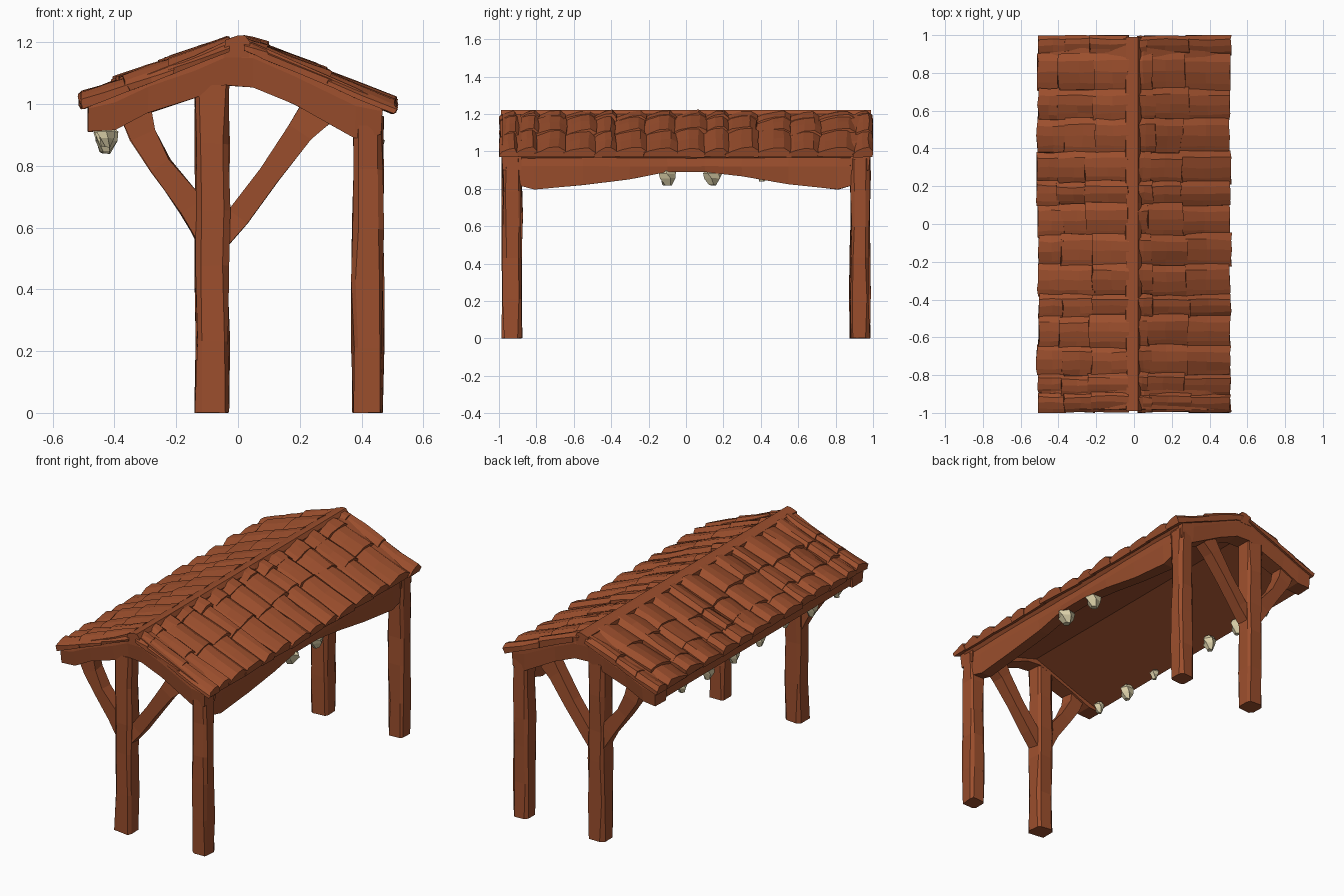
import bpy, bmesh, math, random
from mathutils import Vector

if "Cube" in bpy.data.objects:
    bpy.data.objects.remove(bpy.data.objects["Cube"])

random.seed(4)


def material(name, rgb):
    m = bpy.data.materials.new(name)
    m.diffuse_color = (*rgb, 1)
    m.use_nodes = True
    m.node_tree.nodes["Principled BSDF"].inputs["Base Color"].default_value = m.diffuse_color
    return m


WOOD = material("red_brown_wood", (0.33, 0.077, 0.026))
GLOW = material("pale_lantern", (0.70, 0.62, 0.39))


def jit(a):
    return random.uniform(-a, a)


def add_loft(bm, rings, rough=0.0):
    """Skin a closed solid through equal-sized rings of points."""
    vs = [[bm.verts.new(Vector(p) + Vector((jit(rough), jit(rough), jit(rough) * .5)))
           for p in r] for r in rings]
    n = len(vs[0])
    for a, b in zip(vs, vs[1:]):
        for i in range(n):
            j = (i + 1) % n
            bm.faces.new((a[i], a[j], b[j], b[i]))
    bm.faces.new(vs[0][::-1])
    bm.faces.new(vs[-1])


def finish(bm, name, mat):
    bmesh.ops.recalc_face_normals(bm, faces=bm.faces[:])
    me = bpy.data.meshes.new(name)
    bm.to_mesh(me)
    bm.free()
    me.materials.append(mat)
    ob = bpy.data.objects.new(name, me)
    bpy.context.collection.objects.link(ob)
    return ob


def loft(name, rings, mat=WOOD, rough=0.0):
    bm = bmesh.new()
    add_loft(bm, rings, rough)
    return finish(bm, name, mat)


def post(name, x, y, top, w=0.048):
    # Hewn square post with chamfered corners
    c = w * 0.72
    outline = [(w, c), (c, w), (-c, w), (-w, c), (-w, -c), (-c, -w), (c, -w), (w, -c)]
    rings = [[(x + a, y + b, z) for a, b in outline]
             for z in (0, top * .22, top * .45, top * .62, top * .82, top)]
    ob = loft(name, rings, rough=0.006)
    for v in ob.data.vertices:
        v.co.z = max(v.co.z, 0)


def brace(name, y, path, h=0.036):
    # Bent square strut following a path in the XZ plane
    rings = []
    for i, (x, z, w) in enumerate(path):
        a, b = path[max(i - 1, 0)], path[min(i + 1, len(path) - 1)]
        d = Vector((b[0] - a[0], b[1] - a[1])).normalized()
        nx, nz = -d.y * w, d.x * w
        rings.append([(x + nx, y - h, z + nz), (x + nx, y + h, z + nz),
                      (x - nx, y + h, z - nz), (x - nx, y - h, z - nz)])
    loft(name, rings, rough=0.004)


# Front and back frames: two posts, two braces and a bent gable beam each
GABLE = [(-.485, .91, 1.02), (-.40, .915, 1.055), (-.29, .97, 1.10), (-.14, 1.02, 1.155),
         (-.04, 1.06, 1.205), (.05, 1.055, 1.20), (.18, 1.0, 1.14),
         (.38, .89, 1.055), (.465, .90, 1.01)]
for side, s in (("front", -1), ("back", 1)):
    y = s * 0.93
    post(side + "_inner_post", -.083, y, 1.06, 0.053)
    post(side + "_outer_post", .42, y, .96)
    brace(side + "_left_brace", y, [(-.10, .58, .042), (-.15, .67, .043), (-.25, .80, .036),
                                    (-.31, .90, .042), (-.335, .985, .05)])
    brace(side + "_right_brace", y, [(-.06, .56, .036), (.0, .635, .036), (.10, .77, .034),
                                     (.20, .91, .042), (.25, .97, .055)])
    loft(side + "_gable_beam",
         [[(x, s * .88, b), (x, s * .978, b), (x, s * .987, (b + t) / 2 + .02),
           (x, s * .982, t), (x, s * .88, t)] for x, b, t in GABLE], rough=0.003)

# Side beam on the right, thin in the middle and deep at the ends
loft("side_beam",
     [[(.385, y, z), (.455, y, z), (.462, y, .92), (.455, y, .99), (.385, y, .99)]
      for y, z in ((-.9, .82), (-.81, .795), (-.55, .82), (-.3, .85), (-.1, .89),
                   (.1, .89), (.3, .865), (.55, .825), (.81, .795), (.9, .82))], rough=0.003)

# Solid roof deck under the shingles
loft("roof_deck", [[(-.48, y, 1.0), (-.01, y, 1.185), (.48, y, .99),
                    (.45, y, .955), (-.01, y, 1.09), (-.475, y, .92)] for y in (-.95, .95)])

# Ridge pole
loft("ridge_pole", [[(-.05 + jit(.006), y, 1.15), (-.042 + jit(.006), y, 1.207),
                     (.0, y, 1.222), (.022, y, 1.222), (.036 + jit(.006), y, 1.2),
                     (.036, y, 1.15)] for y in [-.99 + .22 * i for i in range(10)]])

# Shingles: uneven columns, each a few overlapping arched planks down the slope
COLS = [-.99, -.9, -.8, -.65, -.49, -.38, -.22, -.06, .10, .22, .38, .55, .71, .9, .99]
ARCH = [(0, 0), (.2, .014), (.5, .028), (.8, .031), (1, .01)]


def shingles(name, eave, ridge, breaks, rough):
    bm = bmesh.new()
    (ex, ez), (rx, rz) = eave, ridge
    for y0, y1 in zip(COLS, COLS[1:]):
        col_shift = jit(rough * .5)
        cuts = [0] + [b + jit(.06) for b in breaks] + [1]
        for k, (u0, u1) in enumerate(zip(cuts, cuts[1:])):
            ya, yb = max(y0 - .006 + jit(.008), -1), min(y1 + .006 + jit(.008), 1)
            tilt, lift = jit(rough * .8), jit(rough * .4)
            rings = []
            for f in (0, .5, 1):
                u = u0 + (u1 - u0) * f - (.03 if k and f == 0 else 0)
                x, z = ex + (rx - ex) * u, ez + (rz - ez) * u
                if k == 0 and f == 0:
                    x += math.copysign(jit(.01), ex) + col_shift * .3
                h = (.009 if k else .003) * (1 - f) + lift * (1 - f)
                ring = [(x, ya + (yb - ya) * t, z + h + a + tilt * (t - .5) + col_shift * .3)
                        for t, a in ARCH]
                ring += [(x * .985, yb, z - .015), (x * .985, ya, z - .015)]
                rings.append(ring)
            add_loft(bm, rings, .005)
    for v in bm.verts:
        v.co.y = max(-1, min(1, v.co.y))
    finish(bm, name, WOOD)


shingles("left_shingles", (-.505, 1.0), (-.03, 1.185), (.28, .6), .018)
shingles("right_shingles", (.505, .985), (.02, 1.187), (.5, .88), .012)


def lantern(name, x, y, top, r, height):
    # Faceted pod, wide at the top and tapered below
    spin = random.uniform(0, 6.28)
    rings = []
    for rad, d in ((.6, -.15), (1, .15), (.88, .5), (.45, 1)):
        rings.append([(x + r * rad * math.cos(spin + i * math.tau / 5 + d),
                       y + r * rad * math.sin(spin + i * math.tau / 5 + d),
                       top - d * height) for i in range(5)])
    loft(name, rings, GLOW, .004)


# Hanging lanterns: a row under the left eave, a pair under the side beam
for i, size in enumerate((.75, .95, .65, .85, .95, 1, .8)):
    lantern(f"left_lantern_{i + 1}", -.428, -.82 + i * .245, .92, .041 * size, .08 * size)
for i, y in enumerate((-.1, .14)):
    lantern(f"right_lantern_{i + 1}", .42, y, .893, .052 - .005 * i, .075)
